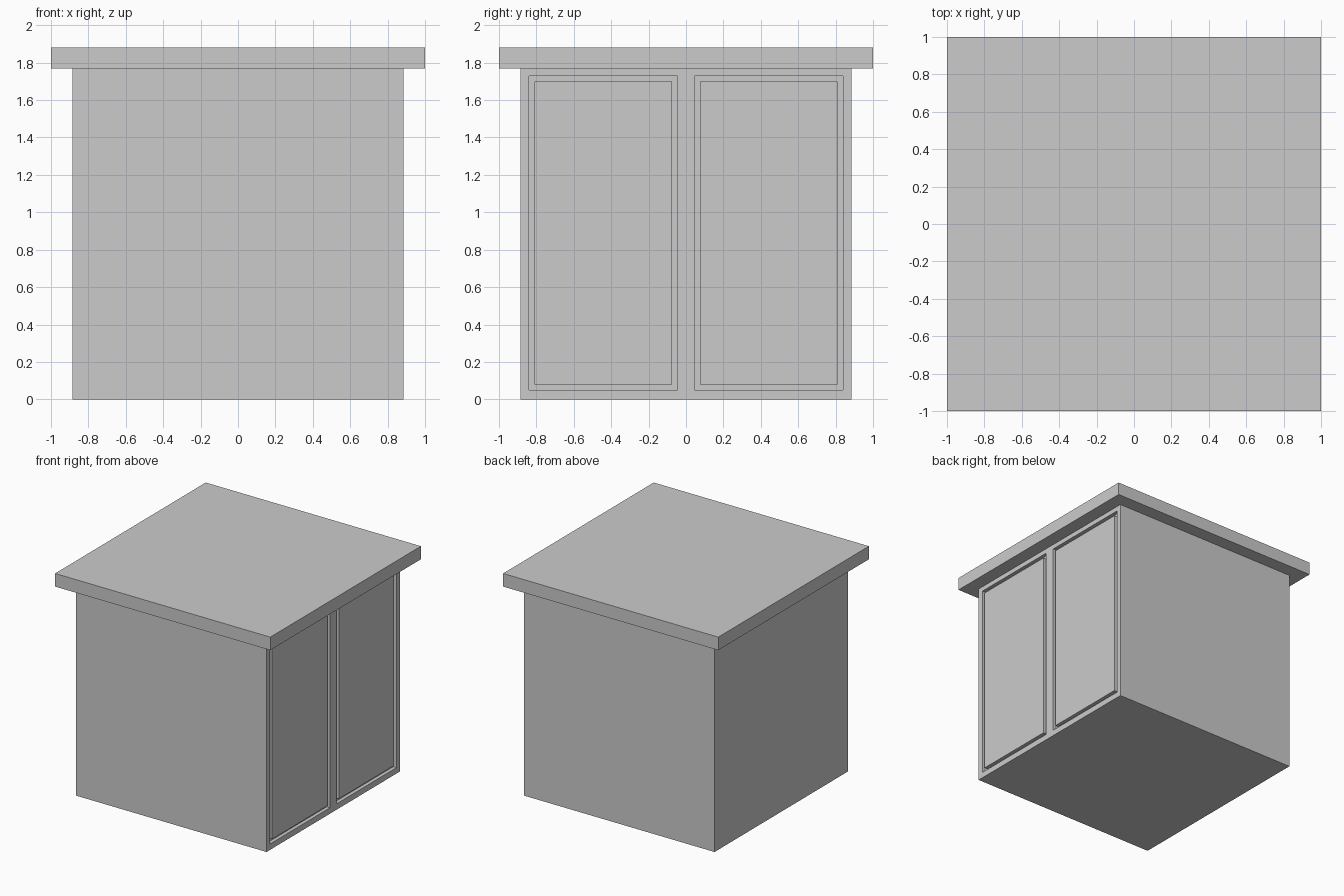
import bpy
import bmesh
from mathutils import Vector

if "Cube" in bpy.data.objects:
    bpy.data.objects.remove(bpy.data.objects["Cube"])

HALF, HEIGHT = 0.885, 1.77          # cabinet body
TOP_Z = 1.88                        # top of the slab
GROOVE_W, GROOVE_D = 0.042, 0.03    # groove around each door panel


def box(lo, hi):
    """Return a bmesh box spanning two corners."""
    bm = bmesh.new()
    bmesh.ops.create_cube(bm, size=1)
    lo, hi = Vector(lo), Vector(hi)
    for v in bm.verts:
        v.co = (lo + hi) / 2 + v.co * (hi - lo)
    return bm


def finish(bm, name):
    bmesh.ops.recalc_face_normals(bm, faces=bm.faces)
    mesh = bpy.data.meshes.new(name)
    bm.to_mesh(mesh)
    bm.free()
    bpy.context.collection.objects.link(bpy.data.objects.new(name, mesh))


def step(bm, face, width, dx):
    """Inset a face, then shift the inner face along x."""
    bmesh.ops.inset_individual(bm, faces=[face], thickness=width, depth=0)
    for v in face.verts:
        v.co.x += dx


# Cabinet body, cut into cells around the two doors
bm = box((-HALF, -HALF, 0), (HALF, HALF, HEIGHT))
cuts = [((0, y, 0), (0, 1, 0)) for y in (-0.84, -0.045, 0.045, 0.84)]
cuts += [((0, 0, z), (0, 0, 1)) for z in (0.05, 1.73)]
for co, no in cuts:
    bmesh.ops.bisect_plane(bm, geom=bm.verts[:] + bm.edges[:] + bm.faces[:],
                           plane_co=co, plane_no=no)
bm.normal_update()

# Door panels: groove wall in, groove floor, wall back out to the flush panel
doors = []
for f in bm.faces:
    c = f.calc_center_median()
    if f.normal.x > 0.9 and 0.1 < abs(c.y) < 0.8 and 0.2 < c.z < 1.6:
        doors.append(f)
for f in doors:
    step(bm, f, 0, -GROOVE_D)
    step(bm, f, GROOVE_W, 0)
    step(bm, f, 0, GROOVE_D)
finish(bm, "cabinet_body")

# Overhanging top slab
finish(box((-1, -1, HEIGHT), (1, 1, TOP_Z)), "top_slab")
